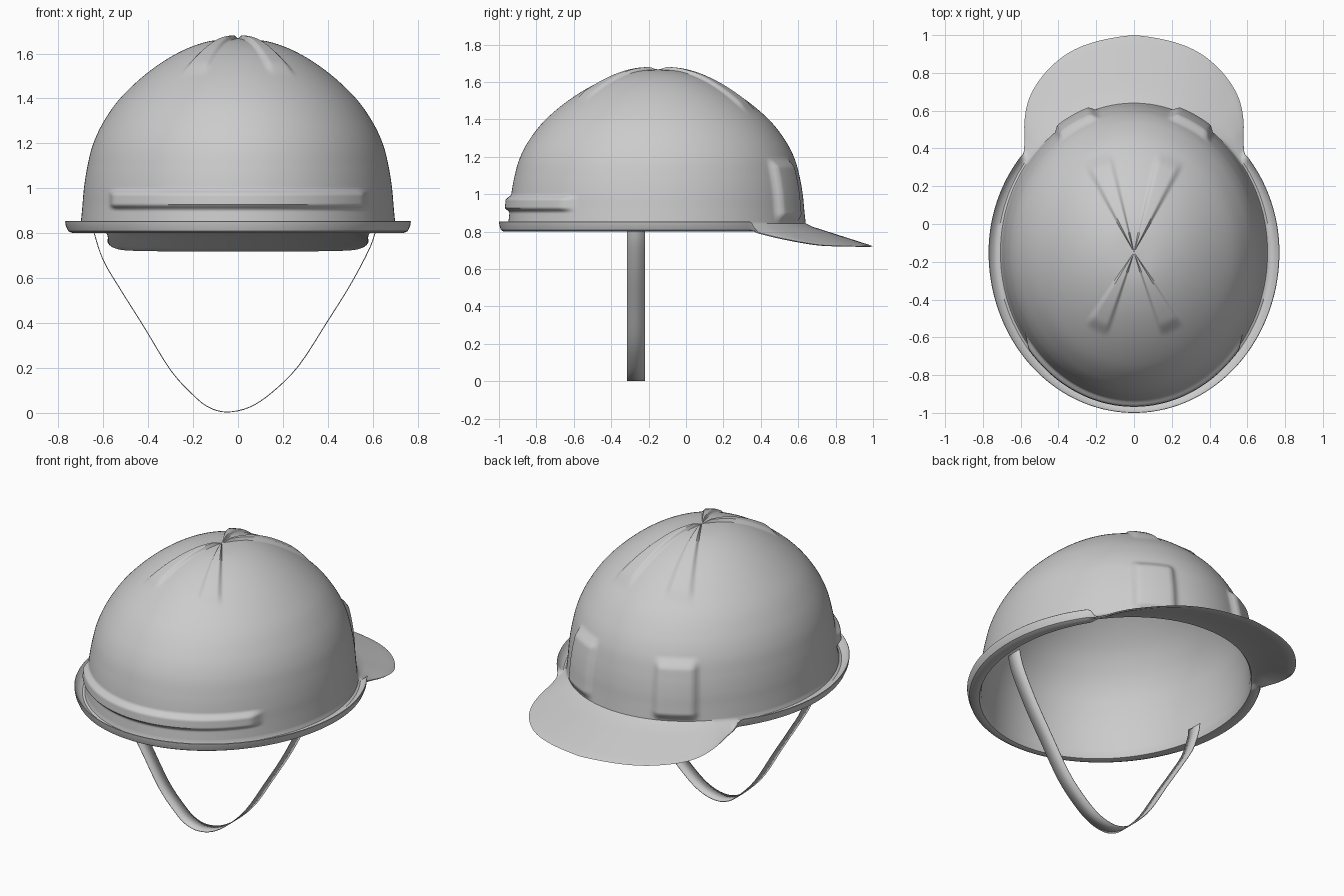
import bpy, bmesh
from math import sin, cos, radians, degrees, pi, hypot
from mathutils import Vector

if "Cube" in bpy.data.objects:
    bpy.data.objects.remove(bpy.data.objects["Cube"])

SEG = 288
CY = -0.15            # dome axis


def step(a, b, x):
    t = max(0.0, min(1.0, (x - a) / (b - a)))
    return t * t * (3 - 2 * t)


def window(a, b, soft, x):
    return step(a - soft, a + soft, x) * (1 - step(b - soft, b + soft, x))


def spline(pts, n):
    """Catmull-Rom through 2D points, n samples per span."""
    p = [Vector(q) for q in pts]
    p = [2 * p[0] - p[1]] + p + [2 * p[-1] - p[-2]]
    out = []
    for i in range(1, len(p) - 2):
        a, b, c, d = p[i - 1:i + 3]
        for k in range(n):
            t = k / n
            out.append(0.5 * (2 * b + (c - a) * t + (2 * a - 5 * b + 4 * c - d) * t ** 2
                              + (3 * b - a - 3 * c + d) * t ** 3))
    return out + [p[-2]]


def sample(curve, x):
    """Linear lookup in a sorted curve."""
    for a, b in zip(curve, curve[1:]):
        if x <= b[0]:
            return a[1] + (b[1] - a[1]) * max(0, x - a[0]) / (b[0] - a[0])
    return curve[-1][1]


def ellipse(deg, a, b):
    t = radians(deg)
    return 1 / hypot(cos(t) / a, sin(t) / b)


# dome profile: (fraction of base radius, height)
DOME = [(0, 1.668), (.2, 1.652), (.39, 1.60), (.58, 1.512), (.75, 1.40), (.86, 1.29),
        (.925, 1.19), (.96, 1.09), (.98, 1.0), (.99, .92), (1.0, .845)]
# peak outline in polar form, and height of its edge along y
PEAK = spline([(40, .786), (42, .787), (46, .834), (50.4, .909), (56.5, .995), (65, 1.07),
               (74.6, 1.122), (90, 1.15)], 6)
EDGE = spline([(.33, .805), (.5, .762), (.7, .725), (.85, .717), (1.0, .715)], 6)


def bumps(deg, fold, r, z):
    """Outward push and lift from pads, rear band and crown ribs."""
    front = sin(radians(deg)) > 0
    push = lift = 0
    if front:
        push = .03 * window(57.5, 74, 1.8, fold) * window(.87, 1.17, .03, z)
    else:
        x = abs(r * cos(radians(deg)))
        push = .027 * (1 - step(.53, .58, x)) * window(.915, .985, .014, z)
    axis, length = (69, .52) if front else (64, .44)
    lift = .017 * (1 - step(5, 9.5, abs(fold - axis))) * step(0, .06, r) \
        * (1 - step(length - .04, length + .03, r))
    return push, lift


def section(deg):
    """Closed shell section at one angle: outer dome, rim or peak, inner dome."""
    fold = degrees(abs(math_asin(sin(radians(deg)))))
    front = sin(radians(deg)) > 0
    base = ellipse(deg, .70, .79 if front else .80)
    m = step(39, 42.5, fold) if front else 0
    rim = ellipse(deg, .77, .81 if front else .85)
    out = rim + (sample(PEAK, fold) - rim) * m
    pts = []
    for f, z in OUTER[1:]:
        push, lift = bumps(deg, fold, f * base, z)
        pts.append((f * base + push, z + lift))
    ze = sample(EDGE, CY + out * sin(radians(deg)))
    w = out - base
    # (fraction across, rim height, underside thickness on the peak)
    lip = [(.1, .828, 0), (.3, .822, 0), (.6, .828, 0), (.85, .846, 0), (.96, .855, 0),
           (1.0, .852, .002), (.95, .832, .010), (.8, .809, .011), (.5, .80, .012),
           (.1, .80, .014), (-.1, .803, .02)]
    for f, zr, th in lip:
        top = .838 + (ze + .008 - .838) * max(f, 0)
        pts.append((base + f * w * (1 if f > 0 else .07 / max(w, .07)),
                    zr + (top - th - zr) * m))
    for f, z in INNER[:0:-1]:
        pts.append((f * (base - .015), z - .016))
    return pts


from math import asin as math_asin
OUTER = spline(DOME, 11)
INNER = spline(DOME, 4)


def build(name, verts, faces):
    me = bpy.data.meshes.new(name)
    me.from_pydata(verts, [], faces)
    bm = bmesh.new()
    bm.from_mesh(me)
    bmesh.ops.recalc_face_normals(bm, faces=bm.faces)
    bm.to_mesh(me)
    bm.free()
    ob = bpy.data.objects.new(name, me)
    bpy.context.collection.objects.link(ob)
    bpy.ops.object.select_all(action='DESELECT')
    ob.select_set(True)
    bpy.context.view_layer.objects.active = ob
    bpy.ops.object.shade_smooth_by_angle(angle=radians(40))
    return ob


# helmet shell with gutter rim and peak
verts, faces = [], []
for i in range(SEG):
    a = 360 * i / SEG
    c, s = cos(radians(a)), sin(radians(a))
    ring = section(a)
    verts += [(r * c, CY + r * s, z) for r, z in ring]
n = len(ring)
for i in range(SEG):
    p, q = i * n, (i + 1) % SEG * n
    faces += [(p + k, p + k + 1, q + k + 1, q + k) for k in range(n - 1)]
    faces += [(len_all := SEG * n, p, q), (len_all + 1, q + n - 1, p + n - 1)]
verts += [(0, CY, 1.668), (0, CY, 1.652)]
build("helmet_shell", verts, faces)

# chin strap ribbon
path = spline([(-.65, .86), (-.64, .80), (-.60, .68), (-.53, .56), (-.42, .385), (-.30, .19),
               (-.20, .08), (-.13, .025), (-.05, .004), (.05, .025), (.15, .09), (.27, .21),
               (.40, .41), (.50, .57), (.58, .72), (.61, .80), (.62, .85)], 4)
verts = [(x, y, z) for x, z in path for y in (-.315, -.22)]
faces = [(2 * i, 2 * i + 1, 2 * i + 3, 2 * i + 2) for i in range(len(path) - 1)]
strap = build("chin_strap", verts, faces)
mod = strap.modifiers.new("thickness", 'SOLIDIFY')
mod.thickness = .004
mod.offset = 0
